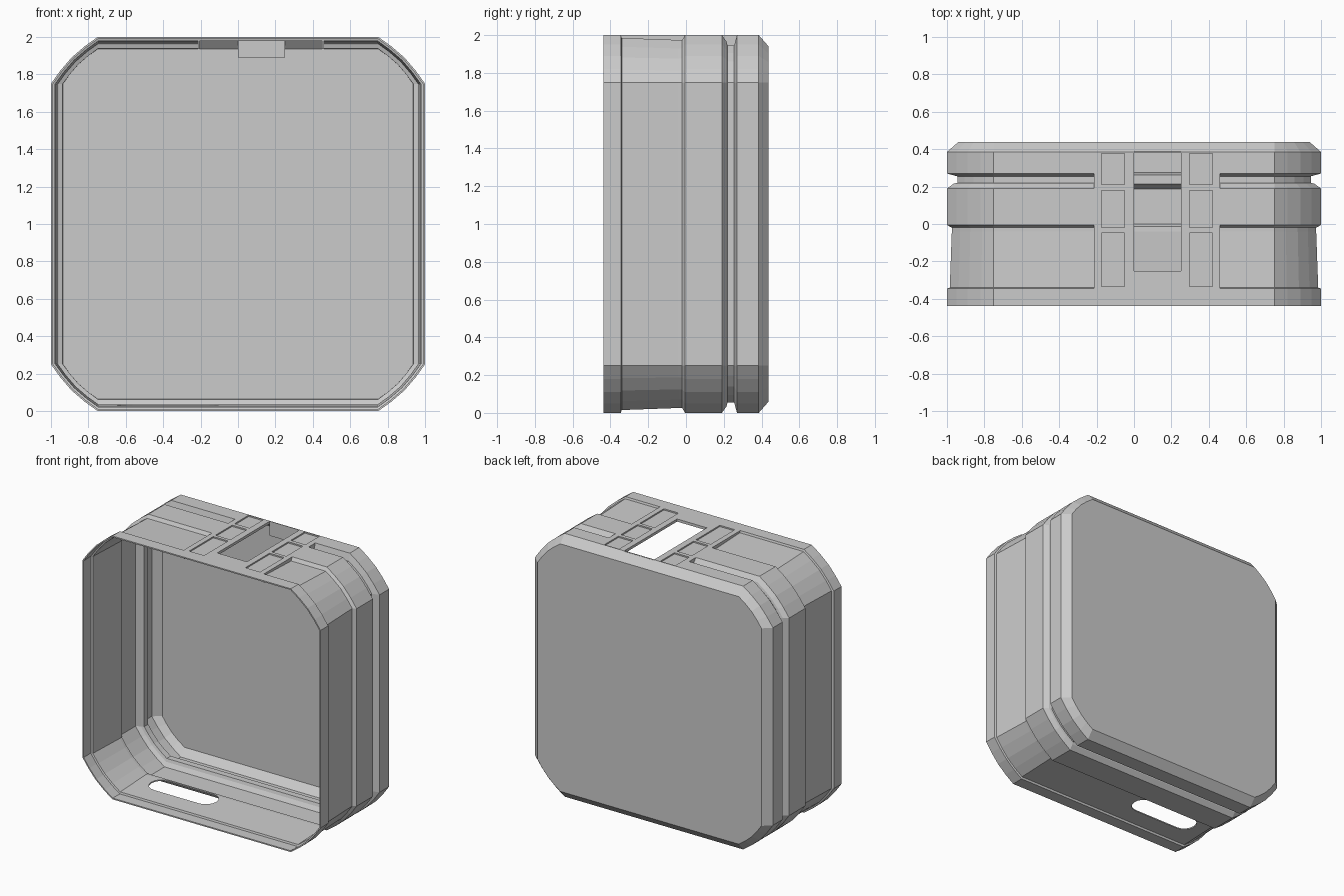
import bpy, bmesh, math

if "Cube" in bpy.data.objects:
    bpy.data.objects.remove(bpy.data.objects["Cube"])

WALL = 0.01
X0, X1 = -0.215, 0.46        # flat top strip, left and right
Y0, Y1 = -0.345, 0.385       # flat top strip, front and back


def mesh_object(name, bm):
    me = bpy.data.meshes.new(name)
    bm.to_mesh(me)
    bm.free()
    ob = bpy.data.objects.new(name, me)
    bpy.context.collection.objects.link(ob)
    return ob


def box(name, x, y, z):
    bm = bmesh.new()
    bmesh.ops.create_cube(bm, size=1)
    for v in bm.verts:
        v.co = [(r[0] + r[1]) / 2 + c * (r[1] - r[0]) for r, c in zip((x, y, z), v.co)]
    return mesh_object(name, bm)


def apply(ob, mod):
    bpy.context.view_layer.objects.active = ob
    bpy.ops.object.modifier_apply(modifier=mod.name)


def cut(ob, cutter):
    mod = ob.modifiers.new("cut", 'BOOLEAN')
    mod.operation, mod.solver, mod.object = 'DIFFERENCE', 'EXACT', cutter
    apply(ob, mod)
    bpy.data.objects.remove(cutter)


def ring(inset):
    """Square outline with blunt four-segment corners, seen from the front."""
    h, s = 1 - inset, (0.25 - inset) / 0.25
    corner = [(0.0, 0.25), (0.05, 0.18), (0.11, 0.11), (0.18, 0.05), (0.25, 0.0)]
    pts = []
    for k in range(4):
        c, n = round(math.cos(k * math.pi / 2)), round(math.sin(k * math.pi / 2))
        for a, b in corner:
            x, z = h - a * s, h - b * s
            pts.append((x * c - z * n, x * n + z * c + 1))
    return pts


# Shell: the outline swept front to back along a grooved profile (y, inset)
profile = [(-0.4375, 0), (-0.345, 0), (-0.34, 0.015), (-0.04, 0.026), (-0.02, 0.026),
           (-0.005, 0), (0.19, 0), (0.215, 0.035), (0.22, 0.055), (0.255, 0.055),
           (0.27, 0), (0.385, 0), (0.4375, 0.06)]
bm = bmesh.new()
rings = [[bm.verts.new((x, y, z)) for x, z in ring(d)] for y, d in profile]
for a, b in zip(rings, rings[1:]):
    for i in range(len(a)):
        j = (i + 1) % len(a)
        bm.faces.new((a[i], b[i], b[j], a[j]))
bm.faces.new(rings[-1][::-1])
shell = mesh_object("case_shell", bm)
solid = shell.modifiers.new("wall", 'SOLIDIFY')
solid.thickness, solid.offset = WALL, -1
apply(shell, solid)

# Opening for the flat top strip
cut(shell, box("strip_cutter", (X0, X1), (Y0, Y1), (1.9, 2.1)))

# Rounded slot in the floor
bm = bmesh.new()
bottom = []
for cx, start in ((-0.185, -90), (-0.565, 90)):
    for k in range(9):
        t = math.radians(start + k * 22.5)
        bottom.append(bm.verts.new((cx + 0.085 * math.cos(t), -0.115 + 0.085 * math.sin(t), -0.1)))
face = bm.faces.new(bottom)
top = bmesh.ops.extrude_face_region(bm, geom=[face])["geom"]
bmesh.ops.translate(bm, vec=(0, 0, 0.3), verts=[g for g in top if isinstance(g, bmesh.types.BMVert)])
bmesh.ops.recalc_face_normals(bm, faces=bm.faces[:])
cut(shell, mesh_object("slot_cutter", bm))

# Flat top strip with a window and six shallow panels
strip = box("top_strip", (X0, X1), (Y0, Y1), (1.98, 2.0))
cut(strip, box("window_cutter", (0, 0.25), (-0.25, 0.38), (1.9, 2.1)))
for x in ((-0.175, -0.05), (0.297, 0.42)):
    for y in ((0.21, 0.378), (-0.02, 0.18), (-0.335, -0.047)):
        cut(strip, box("panel_cutter", x, y, (1.99, 2.1)))

# Thin cheeks closing the groove ends beside the strip
for name, x in (("left_cheek", (X0, X0 + WALL)), ("right_cheek", (X1 - WALL, X1))):
    box(name, x, (Y0, 0.28), (1.935, 1.981))

# Tab hanging at the back of the window
box("window_tab", (0, 0.25), (0.38, 0.387), (1.89, 1.999))
